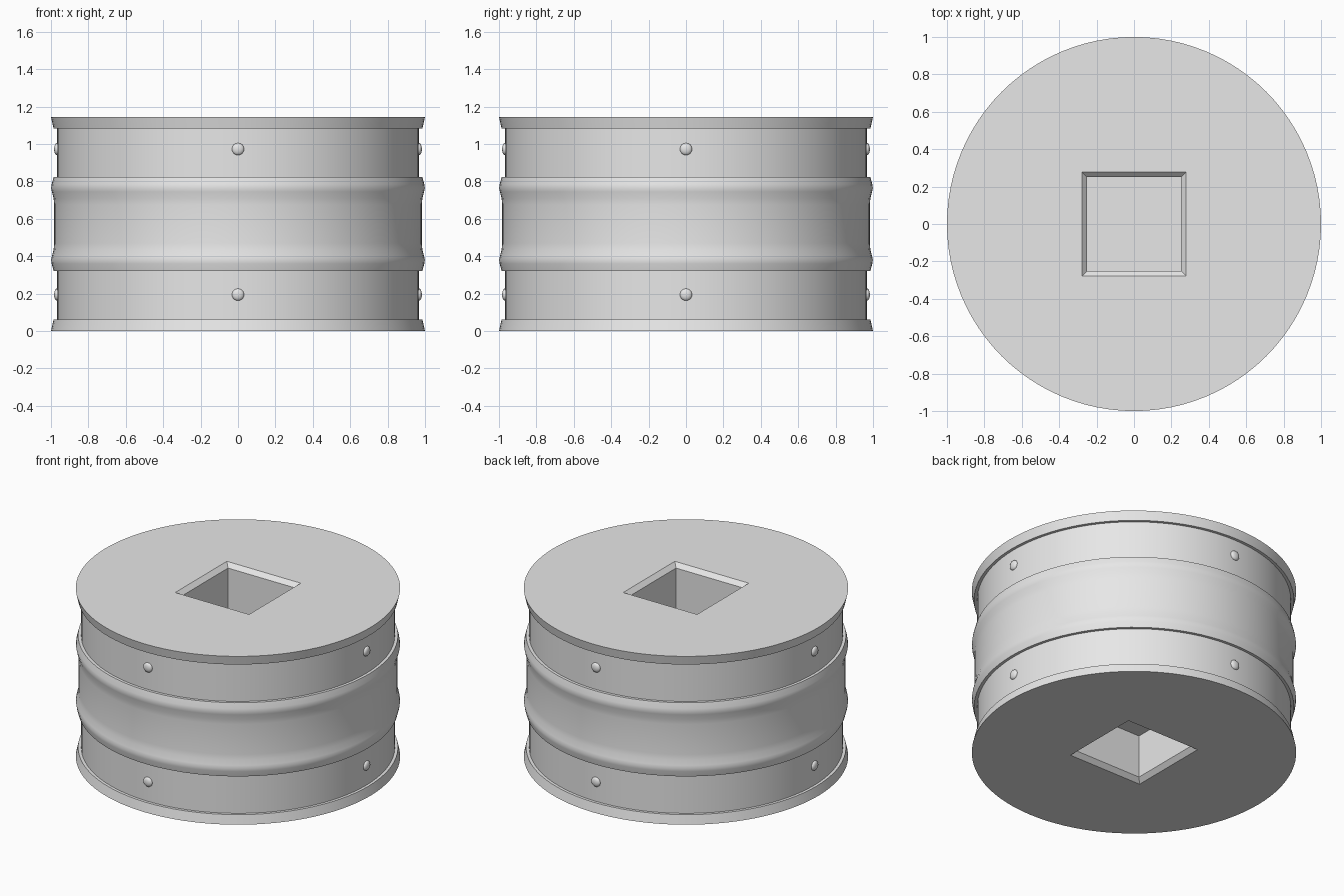
import bpy, bmesh, math
from mathutils import Matrix

HEIGHT = 1.145
MID = HEIGHT / 2

if "Cube" in bpy.data.objects:
    bpy.data.objects.remove(bpy.data.objects["Cube"], do_unlink=True)

grey = bpy.data.materials.new("light_grey")
grey.use_nodes = True
grey.diffuse_color = (0.8, 0.8, 0.8, 1)
grey.node_tree.nodes["Principled BSDF"].inputs["Base Color"].default_value = (0.8, 0.8, 0.8, 1)


def lathe(name, profile, sides, start=0.0):
    """Turn (radius, z) points about z and close both ends with flat caps."""
    bm = bmesh.new()
    rings = []
    for r, z in profile:
        angles = [start + math.tau * i / sides for i in range(sides)]
        rings.append([bm.verts.new((r * math.cos(a), r * math.sin(a), z)) for a in angles])
    for low, high in zip(rings, rings[1:]):
        for i in range(sides):
            j = (i + 1) % sides
            bm.faces.new((low[i], low[j], high[j], high[i]))
    bm.faces.new(rings[0][::-1])
    bm.faces.new(rings[-1])
    bmesh.ops.recalc_face_normals(bm, faces=bm.faces[:])
    mesh = bpy.data.meshes.new(name)
    bm.to_mesh(mesh)
    bm.free()
    mesh.materials.append(grey)
    obj = bpy.data.objects.new(name, mesh)
    bpy.context.collection.objects.link(obj)
    return obj


def activate(obj):
    bpy.ops.object.select_all(action="DESELECT")
    obj.select_set(True)
    bpy.context.view_layer.objects.active = obj


# Drum: flared rim, recessed band, then half of the bulged sleeve; mirrored upward
half = [(1.0, 0), (0.986, 0.062), (0.967, 0.062), (0.967, 0.322), (0.986, 0.322),
        (0.996, 0.36), (0.999, 0.38), (0.995, 0.40), (0.986, 0.435), (0.983, 0.47)]
drum = lathe("drum", half + [(r, HEIGHT - z) for r, z in reversed(half)], 96)

# Square chamfered sockets cut into both ends
socket = [(0.308, -0.03), (0.25, 0.028), (0.25, 0.32)]
for top in (False, True):
    points = [(r * math.sqrt(2), HEIGHT - z if top else z) for r, z in socket]
    cutter = lathe("socket_cutter", points, 4, math.pi / 4)
    cutter.hide_render = True
    cut = drum.modifiers.new("socket", "BOOLEAN")
    cut.operation = "DIFFERENCE"
    cut.solver = "EXACT"
    cut.object = cutter
    activate(drum)
    bpy.ops.object.modifier_apply(modifier=cut.name)
    bpy.data.objects.remove(cutter, do_unlink=True)
activate(drum)
bpy.ops.object.shade_smooth_by_angle(angle=math.radians(30))

# Domed rivets on both bands, four to each
dome = [(0.033, -0.004), (0.032, 0.004), (0.027, 0.010), (0.017, 0.014), (0.006, 0.016)]
for level, z in (("lower", 0.195), ("upper", 0.973)):
    for i, side in enumerate(("left", "back", "right", "front")):
        rivet = lathe(f"{level}_{side}_rivet", dome, 16)
        rivet.data.transform(Matrix.Rotation(i * math.pi / 2, 4, "Z")
                             @ Matrix.Translation((0.967, 0, z))
                             @ Matrix.Rotation(math.pi / 2, 4, "Y"))
        activate(rivet)
        bpy.ops.object.shade_smooth_by_angle(angle=math.radians(50))
